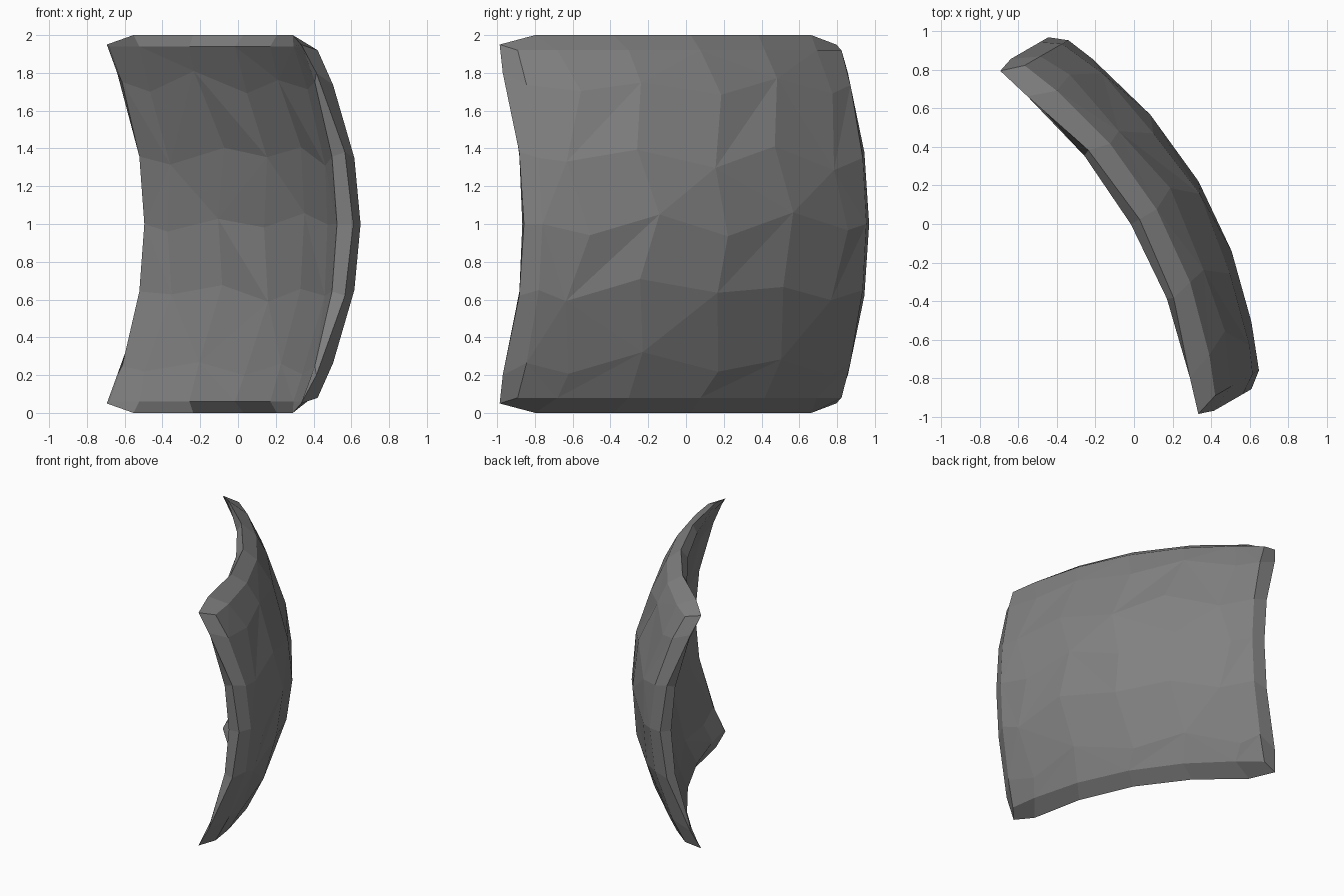
import bpy, bmesh, random
from mathutils import Vector

cube = bpy.data.objects.get("Cube")
if cube:
    bpy.data.objects.remove(cube, do_unlink=True)
random.seed(4)

# Local frame: a runs along the plate, b along its outward normal, h is height from the middle
ORIGIN = Vector((0.15, 0.095, 1))
ALONG = Vector((0.5, -0.866, 0))
OUT = Vector((0.866, 0.5, 0))
COLS = (-1, -0.8, -0.42, 0, 0.42, 0.8, 1)
ROWS = (-1, -0.8, -0.38, 0, 0.38, 0.8, 1)
LAST = len(COLS) - 1


def place(a, b, h):
    return ORIGIN + ALONG * a + OUT * b + Vector((0, 0, h))


def outer_depth(a, h):
    return 0.225 - 0.225 * a * a - 0.31 * h * h


def inner_depth(a, h):
    return 0.02 - 0.17 * a * a - 0.24 * h * h


def crest_depth(a, h):
    return 0.1 - 0.16 * a * a - 0.24 * h * h - 0.1 * a * a * h * h


def sheet(bm, depth, width, height, stagger):
    """Faceted curved sheet; returns its border vertices in order."""
    grid = []
    for j, r in enumerate(ROWS):
        line = []
        for i, c in enumerate(COLS):
            a, h = c * width, r * height
            if 0 < i < LAST and 0 < j < LAST:
                a += stagger * (-1) ** j + random.uniform(-0.03, 0.03)
                h += stagger * (-1) ** i + random.uniform(-0.03, 0.03)
            line.append(bm.verts.new(place(a, depth(a, h), h)))
        grid.append(line)
    for j in range(LAST):
        for i in range(LAST):
            p, q = grid[j][i], grid[j][i + 1]
            s, t = grid[j + 1][i], grid[j + 1][i + 1]
            split = ((p, q, t), (p, t, s)) if (i + j) % 2 else ((p, q, s), (q, t, s))
            for tri in split:
                bm.faces.new(tri)
    return [grid[j][i] for i, j in border()]


def border():
    n = LAST
    return ([(i, 0) for i in range(n)] + [(n, j) for j in range(n)]
            + [(n - i, n) for i in range(n)] + [(0, n - j) for j in range(n)])


bm = bmesh.new()
outer_edge = sheet(bm, outer_depth, 0.99, 0.92, 0.04)
inner_edge = sheet(bm, inner_depth, 1.02, 0.94, 0.03)

# Rim crest between the two sheets, clipped at its corners
crest = []
for i, j in border():
    a, h = COLS[i] * 1.055, ROWS[j]
    if abs(COLS[i]) == 1 and abs(h) == 1:
        a, h = a * 0.975, h * 0.95
    crest.append(bm.verts.new(place(a, crest_depth(a, h), h)))

for first, second in ((outer_edge, crest), (crest, inner_edge)):
    for k in range(len(crest)):
        m = (k + 1) % len(crest)
        bm.faces.new((first[k], first[m], second[m], second[k]))
bmesh.ops.recalc_face_normals(bm, faces=bm.faces)

mesh = bpy.data.meshes.new("curved_plate")
bm.to_mesh(mesh)
bm.free()
plate = bpy.data.objects.new("curved_plate", mesh)
bpy.context.collection.objects.link(plate)

# Plain grey finish
grey = bpy.data.materials.new("grey")
grey.use_nodes = True
colour = (0.22, 0.22, 0.22, 1)
grey.diffuse_color = colour
grey.node_tree.nodes["Principled BSDF"].inputs["Base Color"].default_value = colour
mesh.materials.append(grey)
